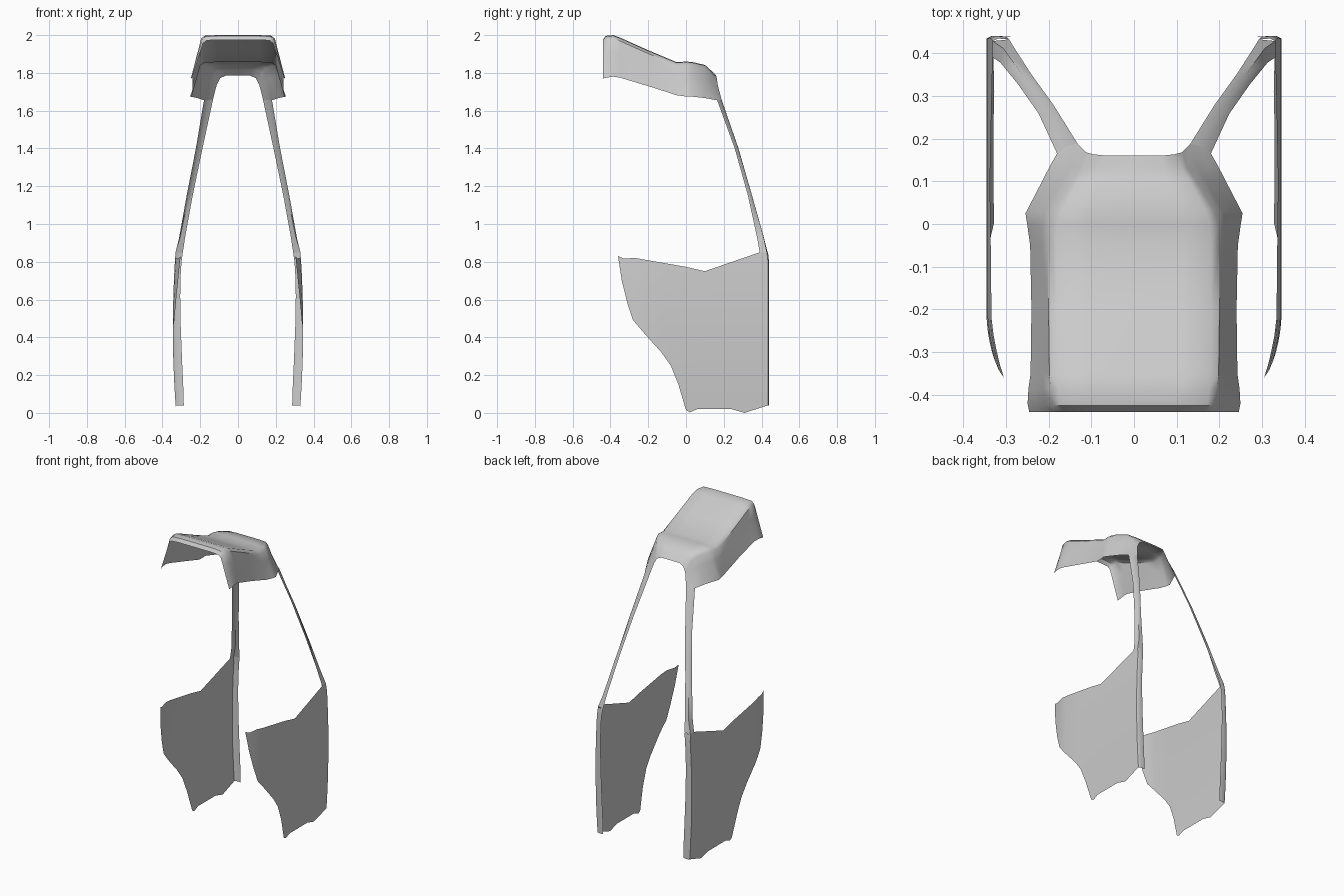
import bpy, bmesh
from mathutils import Vector

if "Cube" in bpy.data.objects:
    bpy.data.objects.remove(bpy.data.objects["Cube"])


def finish(name, bm, angle=0.7):
    """Turn a right-hand half into a mirrored, smooth object."""
    bmesh.ops.remove_doubles(bm, verts=bm.verts, dist=0.0005)
    bmesh.ops.recalc_face_normals(bm, faces=bm.faces)
    me = bpy.data.meshes.new(name)
    bm.to_mesh(me)
    bm.free()
    ob = bpy.data.objects.new(name, me)
    bpy.context.collection.objects.link(ob)
    mod = ob.modifiers.new("mirror", 'MIRROR')
    mod.use_clip = True
    for o in bpy.context.selected_objects:
        o.select_set(False)
    ob.select_set(True)
    bpy.context.view_layer.objects.active = ob
    bpy.ops.object.shade_smooth_by_angle(angle=angle)
    return ob


def loft(bm, rows):
    """Skin a list of equally long point rows."""
    vs = [[bm.verts.new(p) for p in r] for r in rows]
    for a, b in zip(vs, vs[1:]):
        for i in range(len(a) - 1):
            bm.faces.new((a[i], a[i + 1], b[i + 1], b[i]))


# Hood: stations of (top y, top z, half width, bottom x, bottom y, bottom z)
stations = [
    (-.440, 1.975, .185, .245, -.440, 1.770),
    (-.425, 1.996, .190, .249, -.420, 1.775),
    (-.385, 2.000, .195, .247, -.385, 1.780),
    (-.350, 1.987, .198, .242, -.350, 1.775),
    (-.200, 1.920, .200, .240, -.200, 1.730),
    (-.050, 1.857, .200, .243, -.050, 1.682),
    (.000, 1.860, .198, .250, .000, 1.675),
    (.035, 1.857, .185, .254, .025, 1.675),
    (.100, 1.842, .145, .215, .100, 1.667),
    (.130, 1.815, .125, .196, .137, 1.660),
]
rows = []
for ty, tz, w, bx, by, bz in stations:
    shoulder, hem = Vector((w, ty, tz - .018)), Vector((bx, by, bz))
    rows.append([(0, ty, tz), (w * .55, ty, tz), (w * .9, ty, tz - .003), shoulder,
                 shoulder.lerp(hem, .33), shoulder.lerp(hem, .67), hem])
strut_top = [(.132, .188, 1.66), (.157, .182, 1.657), (.180, .165, 1.655)]
rows.append([(0, .160, 1.785), (.065, .160, 1.785), (.095, .163, 1.772),
             (.113, .168, 1.735)] + strut_top)
bm = bmesh.new()
loft(bm, rows)
finish("roof_hood", bm)


# Side panel bulge: x as a function of y and z
def panel_x(y, z):
    x = .345 - .018 * ((z - .45) / .45) ** 2
    if y < -.22:
        x -= .028 * ((-.22 - y) / .14) ** 1.5
    return x


# Struts: inner edge, ridge and outer edge from the hood down to the panels
bm = bmesh.new()
loft(bm, [
    strut_top,
    [(.188, .278, 1.40), (.208, .277, 1.40), (.223, .258, 1.40)],
    [(.240, .350, 1.15), (.262, .350, 1.15), (.272, .328, 1.15)],
    [(.280, .412, .93), (.306, .411, .93), (.313, .378, .92)],
    [(.292, .432, .85), (panel_x(.43, .85), .428, .85), (panel_x(.39, .85), .390, .85)],
])
finish("rear_strut", bm, 1.0)

# Side panels: outline in y,z, sliced so that it can follow the bulge
outline = [(-.36, .83), (-.33, .817), (-.27, .82), (0, .773), (.10, .75), (.39, .85),
           (.428, .85), (.434, .80), (.434, .04), (.31, 0), (.24, .02), (.06, .02), (.02, .003),
           (0, .015), (-.04, .15), (-.08, .25), (-.13, .32), (-.22, .42),
           (-.28, .49), (-.31, .58), (-.34, .70)]
bm = bmesh.new()
bm.faces.new([bm.verts.new((0, y, z)) for y, z in outline])
cuts = [(1, y) for y in (-.3, -.26, -.22, -.1, .1, .3)] + [(2, z) for z in (.1, .25, .45, .62, .74)]
for axis, value in cuts:
    n = Vector((0, 0, 0))
    n[axis] = 1
    bmesh.ops.bisect_plane(bm, geom=bm.verts[:] + bm.edges[:] + bm.faces[:],
                           plane_co=n * value, plane_no=n)
for v in bm.verts:
    v.co.x = panel_x(v.co.y, v.co.z)
# Rear edge folding inwards
flange = []
for z, inner in ((.04, .287), (.1, .288), (.25, .295), (.45, .303), (.62, .306),
                 (.74, .303), (.80, .299), (.85, .292)):
    y = .434 if z < .81 else .428
    x = panel_x(y, z)
    flange.append([(x, y, z), (x - .012, y + .006, z), (inner, y + .004, z)])
loft(bm, flange)
finish("side_panel", bm, 1.0)
